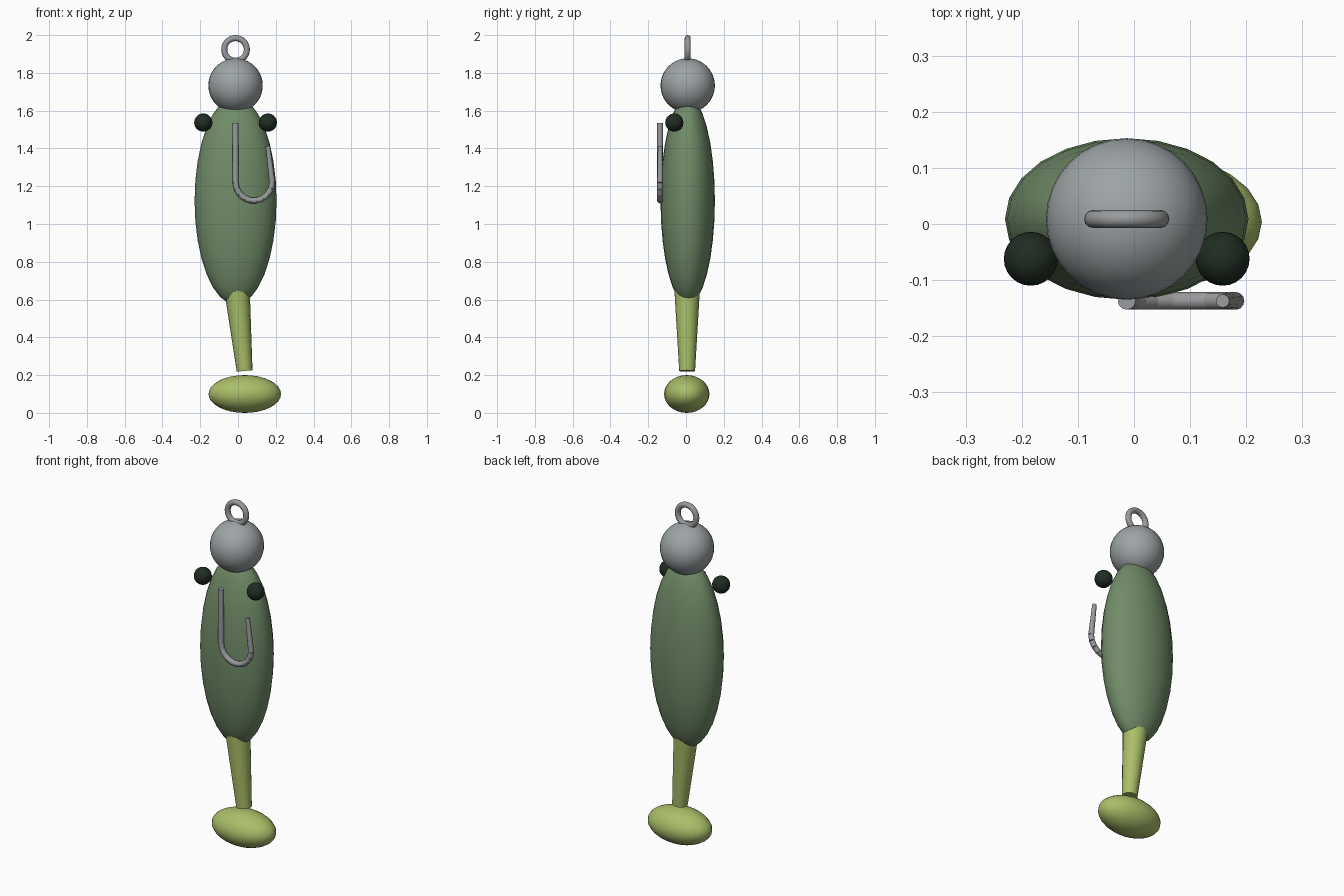
import bpy, math
from mathutils import Vector

if "Cube" in bpy.data.objects:
    bpy.data.objects.remove(bpy.data.objects["Cube"])

CX, CY = -0.013, 0.009   # lure axis


def material(name, rgb):
    m = bpy.data.materials.new(name)
    m.diffuse_color = (*rgb, 1)
    m.use_nodes = True
    m.node_tree.nodes["Principled BSDF"].inputs["Base Color"].default_value = m.diffuse_color
    return m


lead = material("lead grey", (0.34, 0.37, 0.38))
steel = material("steel wire", (0.32, 0.325, 0.335))
green = material("body green", (0.165, 0.265, 0.14))
lime = material("tail lime", (0.40, 0.52, 0.14))
dark = material("eye dark", (0.014, 0.025, 0.016))


def finish(name, mat):
    o = bpy.context.object
    o.name = name
    o.data.materials.append(mat)
    bpy.ops.object.shade_smooth_by_angle(angle=math.radians(40))
    return o


def ellipsoid(name, center, radii, mat, segs=24, rings=16):
    bpy.ops.mesh.primitive_uv_sphere_add(segments=segs, ring_count=rings, radius=1, location=center)
    bpy.context.object.scale = radii
    bpy.ops.object.transform_apply(location=False, rotation=False, scale=True)
    return finish(name, mat)


def rod(name, a, b, ra, rb, mat, sides=12):
    a, b = Vector(a), Vector(b)
    d = b - a
    bpy.ops.mesh.primitive_cone_add(vertices=sides, radius1=ra, radius2=rb, depth=d.length,
                                    location=(a + b) / 2, rotation=d.to_track_quat('Z', 'Y').to_euler())
    return finish(name, mat)


# Head and soft body
ellipsoid("head", (CX, CY, 1.733), (0.144,) * 3, lead, 32, 20)
ellipsoid("body", (CX, CY, 1.123), (0.217, 0.144, 0.55), green)

# Line tie ring, upright on the head
bpy.ops.mesh.primitive_torus_add(major_radius=0.06, minor_radius=0.016, major_segments=32, minor_segments=12,
                                 location=(CX, CY, 1.924), rotation=(math.pi / 2, 0, 0))
finish("line_tie_ring", steel)

# Eyes
for side, label in ((-1, "left"), (1, "right")):
    ellipsoid("eye_" + label, (CX + side * 0.171, -0.062, 1.537), (0.048,) * 3, dark)

# Tail stem and paddle
rod("tail_stem", (-0.006, CY - 0.003, 0.66), (0.035, CY - 0.003, 0.222), 0.068, 0.042, lime, 16)
ellipsoid("tail_paddle", (0.036, 0.004, 0.1), (0.192, 0.12, 0.1), lime)

# Hook: shank, bend made of short rods, and point
HY, HR, BZ, BR = -0.137, 0.0158, 1.22, 0.097
rod("hook_shank", (CX, HY, 1.535), (CX, HY, BZ), HR, HR, steel)
steps = 9
bend = [(CX + BR - BR * math.cos(math.pi * i / steps), HY, BZ - BR * math.sin(math.pi * i / steps))
        for i in range(steps + 1)]
for i in range(steps):
    rod(f"hook_bend_{i + 1}", bend[i], bend[i + 1], HR, HR, steel)
rod("hook_point", bend[-1], (0.158, HY, 1.412), HR, 0.012, steel)
